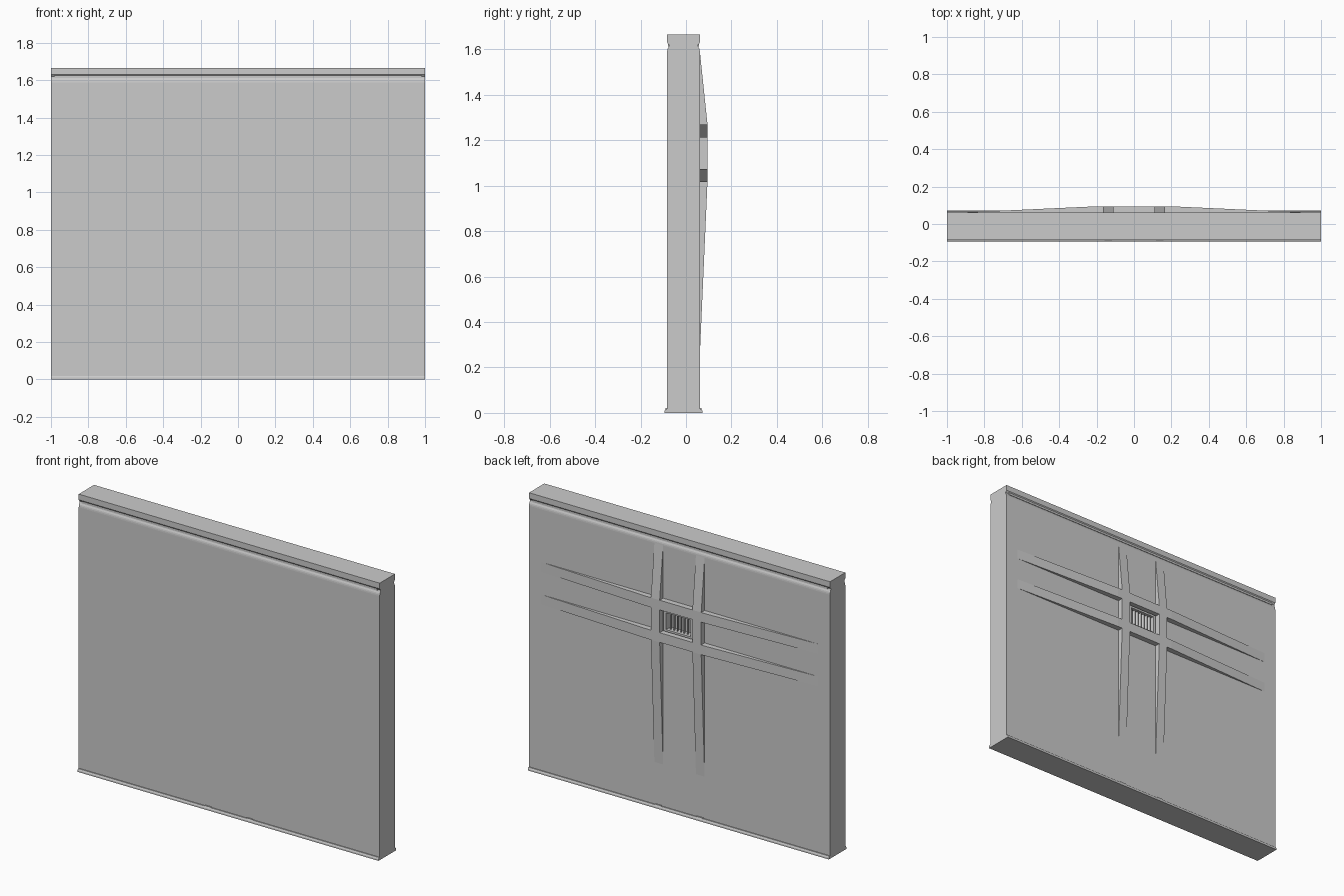
import bpy, bmesh, math
from mathutils import Matrix

if "Cube" in bpy.data.objects:
    bpy.data.objects.remove(bpy.data.objects["Cube"])

YC = -0.011   # mid plane of the panel thickness
BACK = 0.0615  # rear face of the panel
RIB = 0.0945   # crest of the ribs
RX, RZ = (-0.138, 0.138), (1.045, 1.24)  # rib centres
RW = 0.029     # rib half width


def make(name, bm):
    bmesh.ops.recalc_face_normals(bm, faces=bm.faces)
    me = bpy.data.meshes.new(name)
    bm.to_mesh(me)
    bm.free()
    ob = bpy.data.objects.new(name, me)
    bpy.context.collection.objects.link(ob)
    return ob


def prism(name, pts, axis, lo, hi):
    """Extrude a profile: (y, z) points along x, or (x, y) points along z."""
    bm = bmesh.new()
    at = (lambda p, t: (t, p[0], p[1])) if axis == 'X' else (lambda p, t: (p[0], p[1], t))
    a = [bm.verts.new(at(p, lo)) for p in pts]
    b = [bm.verts.new(at(p, hi)) for p in pts]
    bm.faces.new(a)
    bm.faces.new(b)
    n = len(pts)
    for i in range(n):
        bm.faces.new((a[i], a[(i + 1) % n], b[(i + 1) % n], b[i]))
    return make(name, bm)


def box(name, lo, hi):
    pts = [(lo[0], lo[1]), (hi[0], lo[1]), (hi[0], hi[1]), (lo[0], hi[1])]
    return prism(name, pts, 'Z', lo[2], hi[2])


# Panel body: mirrored profile with base flare, rounded shoulder, neck and cap
half = [(0.0835, 0), (0.0835, 0.009), (0.079, 0.018), (0.0725, 0.018), (0.0725, 1.585)]
half += [(0.061 + 0.0115 * math.cos(a), 1.585 + 0.025 * math.sin(a))
         for a in (math.radians(d) for d in (20, 40, 60))]
half += [(0.064, 1.614), (0.064, 1.619), (0.0725, 1.63), (0.0725, 1.664)]
profile = [(YC + w, z) for w, z in half] + [(YC - w, z) for w, z in reversed(half)]
panel = prism("wall_panel", profile, 'X', -1, 1)

# Vent recess cut into the rear face
cutter = box("vent_cutter", (-0.083, 0.026, 1.09), (0.083, 0.1, 1.195))
cutter.hide_render = True
cutter.hide_viewport = True
mod = panel.modifiers.new("vent_recess", 'BOOLEAN')
mod.operation = 'DIFFERENCE'
mod.solver = 'EXACT'
mod.object = cutter

# Tapering ribs crossing on the rear face
sunk = BACK - 0.003
for i, z in enumerate(RZ):
    prism(f"horizontal_rib_{i}", [(-0.92, BACK), (-0.2, RIB), (0.2, RIB), (0.92, BACK),
                                  (0.92, sunk), (-0.92, sunk)], 'Z', z - RW, z + RW)
for i, x in enumerate(RX):
    prism(f"vertical_rib_{i}", [(BACK, 0.27), (RIB, 1.016), (RIB, 1.269), (BACK, 1.585),
                                (sunk, 1.585), (sunk, 0.27)], 'X', x - RW, x + RW)

# Vent frame
fy0, fy1 = sunk, BACK + 0.012
for i, (z0, z1) in enumerate(((1.08, 1.092), (1.193, 1.205))):
    box(f"vent_frame_rail_{i}", (-0.098, fy0, z0), (0.098, fy1, z1))
for i, (x0, x1) in enumerate(((-0.098, -0.082), (0.082, 0.098))):
    box(f"vent_frame_post_{i}", (x0, fy0, 1.092), (x1, fy1, 1.193))

# Angled vertical louvres
for i in range(7):
    slat = box(f"louvre_{i}", (-0.003, -0.014, 1.09), (0.003, 0.014, 1.195))
    slat.data.transform(Matrix.Translation(((i - 3) * 0.0225, 0.045, 0))
                        @ Matrix.Rotation(math.radians(25), 4, 'Z'))

# Small clips along the base flare, both faces
for i, x in enumerate(RX):
    box(f"base_clip_{i}", (x - 0.02, YC - 0.079, 0.005), (x + 0.02, YC + 0.079, 0.022))

# Narrow strip lining the neck groove, stopping short of the ends
for name, s in (("front_strip", -1), ("rear_strip", 1)):
    y0, y1 = sorted((YC + s * 0.06, YC + s * 0.068))
    box(name, (-0.98, y0, 1.612), (0.98, y1, 1.64))
